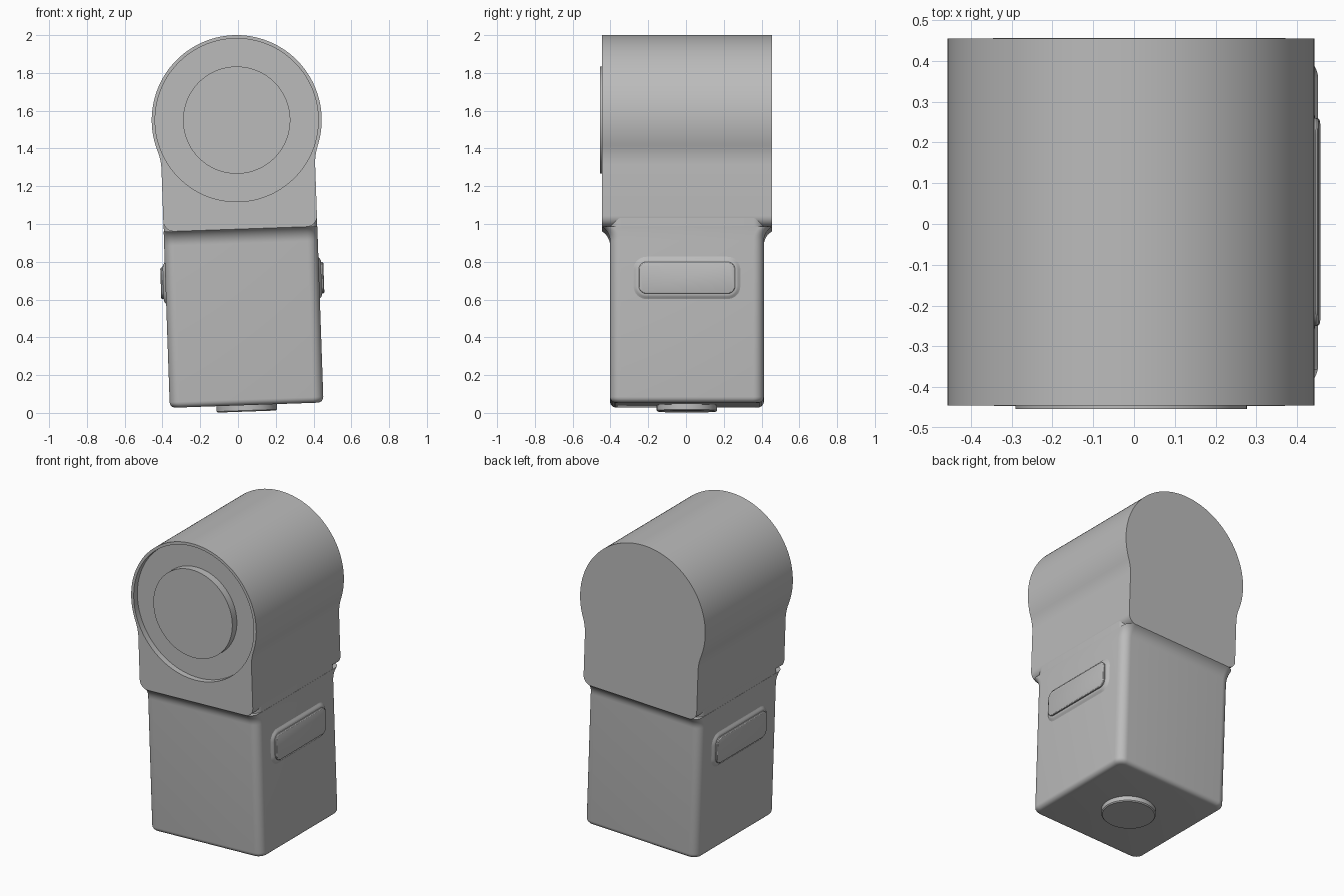
import bpy, bmesh
from math import sin, cos, pi, radians, hypot, sqrt
from mathutils import Matrix, Vector

if "Cube" in bpy.data.objects:
    bpy.data.objects.remove(bpy.data.objects["Cube"])

grey = bpy.data.materials.new("plain grey")
grey.use_nodes = True
grey.diffuse_color = (0.5, 0.5, 0.5, 1)
grey.node_tree.nodes["Principled BSDF"].inputs["Base Color"].default_value = (0.5, 0.5, 0.5, 1)

# Local origin is the barrel axis; the whole body leans slightly sideways
LEAN = Matrix.Translation((-0.007, 0.005, 1.55)) @ Matrix.Rotation(radians(-2), 4, 'Y')
R = 0.45        # barrel radius
W = 0.407       # half width of the body
SEAM = -0.577   # lower edge of the head


def loft(name, rings):
    """Skin a stack of equal point rings and cap both ends."""
    bm = bmesh.new()
    loops = [[bm.verts.new(p) for p in ring] for ring in rings]
    n = len(loops[0])
    for a, b in zip(loops, loops[1:]):
        for i in range(n):
            j = (i + 1) % n
            bm.faces.new((a[i], a[j], b[j], b[i]))
    bm.faces.new(loops[0][::-1])
    bm.faces.new(loops[-1])
    bmesh.ops.recalc_face_normals(bm, faces=bm.faces[:])
    bm.transform(LEAN)
    mesh = bpy.data.meshes.new(name)
    bm.to_mesh(mesh)
    bm.free()
    mesh.materials.append(grey)
    obj = bpy.data.objects.new(name, mesh)
    bpy.context.collection.objects.link(obj)
    return obj


def smooth(obj):
    bpy.ops.object.select_all(action='DESELECT')
    obj.select_set(True)
    bpy.context.view_layer.objects.active = obj
    bpy.ops.object.shade_smooth_by_angle(angle=radians(30))


def arc(cx, cy, r, a0, a1, n):
    return [(cx + r * cos(a0 + (a1 - a0) * i / n),
             cy + r * sin(a0 + (a1 - a0) * i / n)) for i in range(n + 1)]


def rounded_rect(hx, hy, r):
    pts = []
    for k, (sx, sy) in enumerate([(1, 1), (-1, 1), (-1, -1), (1, -1)]):
        pts += arc(sx * (hx - r), sy * (hy - r), r, k * pi / 2, (k + 1) * pi / 2, 8)
    return pts


def disc(name, r, *stack, axis='Y', centre=0):
    """Round part through (position, radius offset) steps along an axis."""
    rings = []
    for pos, grow in stack:
        ring = arc(0, 0, r + grow, 0, 2 * pi, 96)[:-1]
        rings.append([Vector((u, pos, v)) if axis == 'Y' else Vector((u, v, pos))
                      for u, v in ring])
    return loft(name, rings)


# Head: barrel outline blended into straight sides with rounded lower corners
blend = 0.3
bx = W + blend
bz = -sqrt((R + blend) ** 2 - bx ** 2)
tx, tz = bx * R / (R + blend), bz * R / (R + blend)
corner = 0.055
half = arc(W - corner, SEAM + corner, corner, -pi / 2, 0, 8)
fillet_end = pi - Vector((-bx, -bz)).angle(Vector((-1, 0)))
half += arc(bx, bz, blend, pi, fillet_end, 8)
start = -Vector((tx, tz)).angle(Vector((1, 0)))
half += arc(0, 0, R, start, pi / 2, 48)[1:]
outline = half + [(-x, z) for x, z in half[-2::-1]]
head = loft("head", [[Vector((x, y, z)) for x, z in outline] for y in (-R, R)])

# Shallow round recess in the front of the head
cutter = disc("recess_cutter", 0.432, (-0.6, 0), (-0.412, 0))
cutter.hide_render = True
cut = head.modifiers.new("recess", 'BOOLEAN')
cut.operation = 'DIFFERENCE'
cut.solver = 'EXACT'
cut.object = cutter
bpy.context.view_layer.objects.active = head
bpy.ops.object.modifier_apply(modifier=cut.name)
bpy.data.objects.remove(cutter)
smooth(head)

# Raised disc in the recess and foot under the body
smooth(disc("front_disc", 0.284, (-0.40, 0), (-0.459, 0)))
smooth(disc("foot", 0.16, (-1.49, 0), (-1.538, 0), (-1.544, -0.006), axis='Z'))

# Lower body: rounded box with softened base, flaring out to meet the head
D = 0.407
base, edge = -1.51, 0.03
profile = []
for i in range(6):
    a = i / 5 * pi / 2
    profile.append((base + edge * (1 - sin(a)), -edge * (1 - cos(a)), 0))
profile = [(base + edge * (1 - cos(i / 5 * pi / 2)), edge * (sin(i / 5 * pi / 2) - 1), 0)
           for i in range(6)]
flare = 0.088
for i in range(9):
    a = i / 8 * pi / 3
    profile.append((SEAM - flare * (sin(pi / 3) - sin(a)), 0, flare * (1 - cos(a))))
rings = [[Vector((x, y, z)) for x, y in rounded_rect(W + inset, D + inset + out, 0.055 + inset * 0.6)]
         for z, inset, out in profile]
smooth(loft("lower_body", rings))

# Core that fills the inside corners between the head and the lower body
smooth(loft("body_core", [[Vector((x, y, z)) for x, y in rounded_rect(W - 0.001, D, 0.055)]
                          for z in (SEAM - 0.05, SEAM + 0.1)]))


# Side buttons, each on a soft raised surround
def side_part(name, side, steps):
    rings = [[Vector((side * (W + out), y, z - 0.85))
              for y, z in rounded_rect(0.255 + grow, 0.084 + grow, 0.04 + grow)]
             for out, grow in steps]
    smooth(loft(name, rings))


for label, side in (("left", 1), ("right", -1)):
    side_part(label + "_button_surround", side,
              [(-0.02, 0.028), (0.0, 0.028), (0.003, 0.022), (0.009, 0.015), (0.012, 0.006)])
    side_part(label + "_button", side,
              [(-0.02, 0), (0.019, 0), (0.023, -0.003), (0.025, -0.008)])
